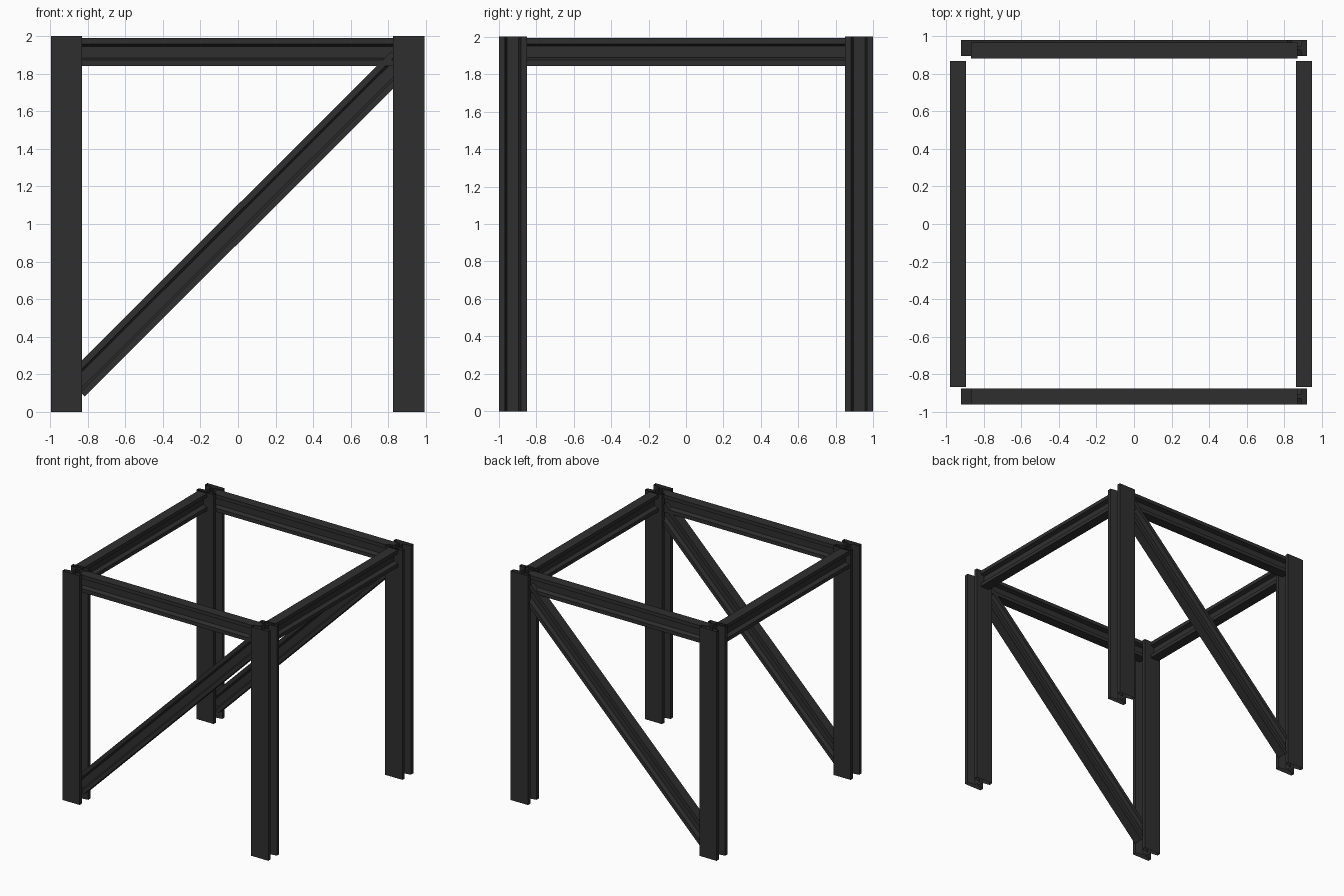
import bpy
import bmesh
from mathutils import Vector

cube = bpy.data.objects.get("Cube")
if cube:
    bpy.data.objects.remove(cube)

# Dark painted steel
steel = bpy.data.materials.new("dark_steel")
steel.use_nodes = True
color = (0.028, 0.028, 0.028, 1)
steel.diffuse_color = color
bsdf = next(n for n in steel.node_tree.nodes if n.type == 'BSDF_PRINCIPLED')
bsdf.inputs["Base Color"].default_value = color


def section(width, depth, web, flange=0.032, root=0.044):
    """Rolled I-section with tapered flanges, counter-clockwise."""
    w, d = width / 2, depth / 2
    right = [(w, -d), (w, -d + flange), (web, -d + root),
             (web, d - root), (w, d - flange), (w, d)]
    return right + [(-x, y) for x, y in reversed(right)]


def girder(name, start, end, depth_dir, profile):
    """Open-ended girder swept between two points."""
    start, end = Vector(start), Vector(end)
    up = Vector(depth_dir).normalized()
    side = up.cross((end - start).normalized())
    bm = bmesh.new()
    rings = [[bm.verts.new(p + side * x + up * y) for x, y in profile]
             for p in (start, end)]
    a, b = rings
    for i in range(len(profile)):
        j = (i + 1) % len(profile)
        bm.faces.new((a[i], a[j], b[j], b[i]))
    mesh = bpy.data.meshes.new(name)
    bm.to_mesh(mesh)
    bm.free()
    mesh.materials.append(steel)
    obj = bpy.data.objects.new(name, mesh)
    bpy.context.collection.objects.link(obj)


post = section(0.166, 0.15, 0.012)
beam = section(0.086, 0.15, 0.008)
brace = section(0.086, 0.147, 0.008)

# Corner posts, flanges facing front and back
for side, x in (("right", -0.912), ("left", 0.909)):
    for end, y in (("front", -0.924), ("back", 0.924)):
        girder(f"{end}_{side}_post", (x, y, 0), (x, y, 2), (0, 1, 0), post)

# Front and back top beams with rising diagonal braces
for end, y, brace_y in (("front", -0.918, -0.918), ("back", 0.923, 0.937)):
    girder(f"{end}_beam", (-0.868, y, 1.915), (0.87, y, 1.915), (0, 0, 1), beam)
    girder(f"{end}_brace", (-0.868, brace_y, 0.134), (0.868, brace_y, 1.866),
           (-1, 0, 1), brace)

# Side top beams
for side, x in (("right", -0.937), ("left", 0.905)):
    girder(f"{side}_side_beam", (x, -0.868, 1.919), (x, 0.868, 1.919),
           (0, 0, 1), beam)
